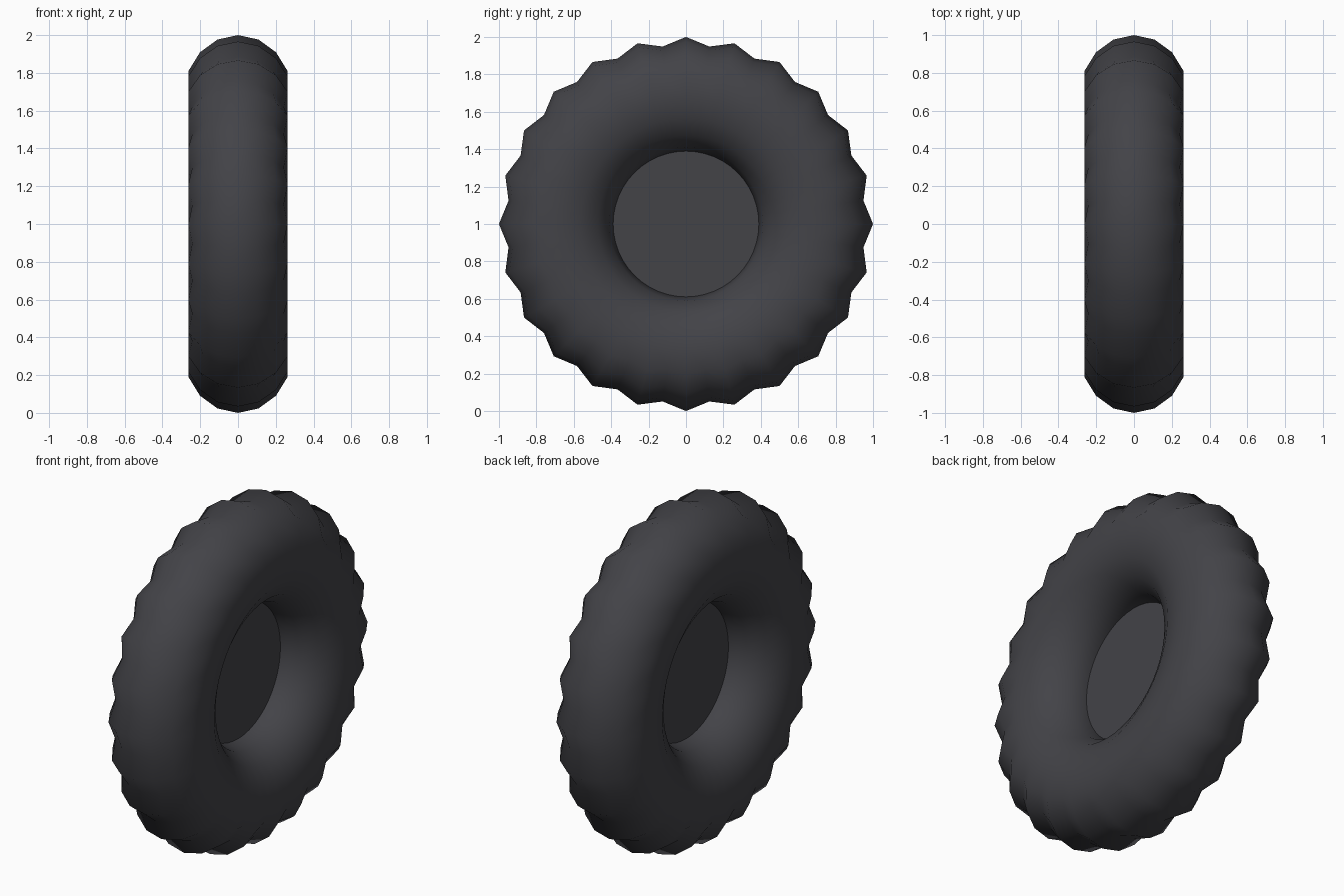
import bpy, bmesh, math

if "Cube" in bpy.data.objects:
    bpy.data.objects.remove(bpy.data.objects["Cube"])

rubber = bpy.data.materials.new("dark_rubber")
rubber.diffuse_color = (0.056, 0.056, 0.064, 1)
rubber.use_nodes = True
rubber.node_tree.nodes["Principled BSDF"].inputs["Base Color"].default_value = rubber.diffuse_color

RING, TUBE, HALF_W = 0.673, 0.284, 0.262   # ring radius, tube radius, half width
SEG, SIDES = 48, 16


def finish(name, bm):
    bmesh.ops.recalc_face_normals(bm, faces=bm.faces)
    mesh = bpy.data.meshes.new(name)
    bm.to_mesh(mesh)
    bm.free()
    mesh.materials.append(rubber)
    obj = bpy.data.objects.new(name, mesh)
    bpy.context.collection.objects.link(obj)
    return obj


# Tyre: a ring around the x axis, every second section raised into a tread ridge
bm = bmesh.new()
rings = []
for i in range(SEG):
    a = 2 * math.pi * i / SEG
    ring = []
    for j in range(SIDES):
        t = 2 * math.pi * j / SIDES
        r, x = RING + TUBE * math.cos(t), HALF_W * math.sin(t)
        if i % 2 == 0 and math.cos(t) > 0.1:
            r, x = r * (1.045 - 0.015 * (1 - math.cos(t))), x * 1.085
        ring.append(bm.verts.new((x, r * math.sin(a), 1 + r * math.cos(a))))
    rings.append(ring)
for i in range(SEG):
    p, q = rings[i], rings[(i + 1) % SEG]
    for j in range(SIDES):
        k = (j + 1) % SIDES
        bm.faces.new((p[j], p[k], q[k], q[j]))
for f in bm.faces:
    f.smooth = True
finish("tyre", bm)

# Hub: thin flat disc closing the hole at mid width, rim just inside the tyre
bm = bmesh.new()
bmesh.ops.create_cone(bm, cap_ends=True, segments=48, radius1=0.395, radius2=0.395, depth=0.004)
for v in bm.verts:
    x, y, z = v.co
    v.co = (z, y, 1 + x)
finish("hub", bm)
